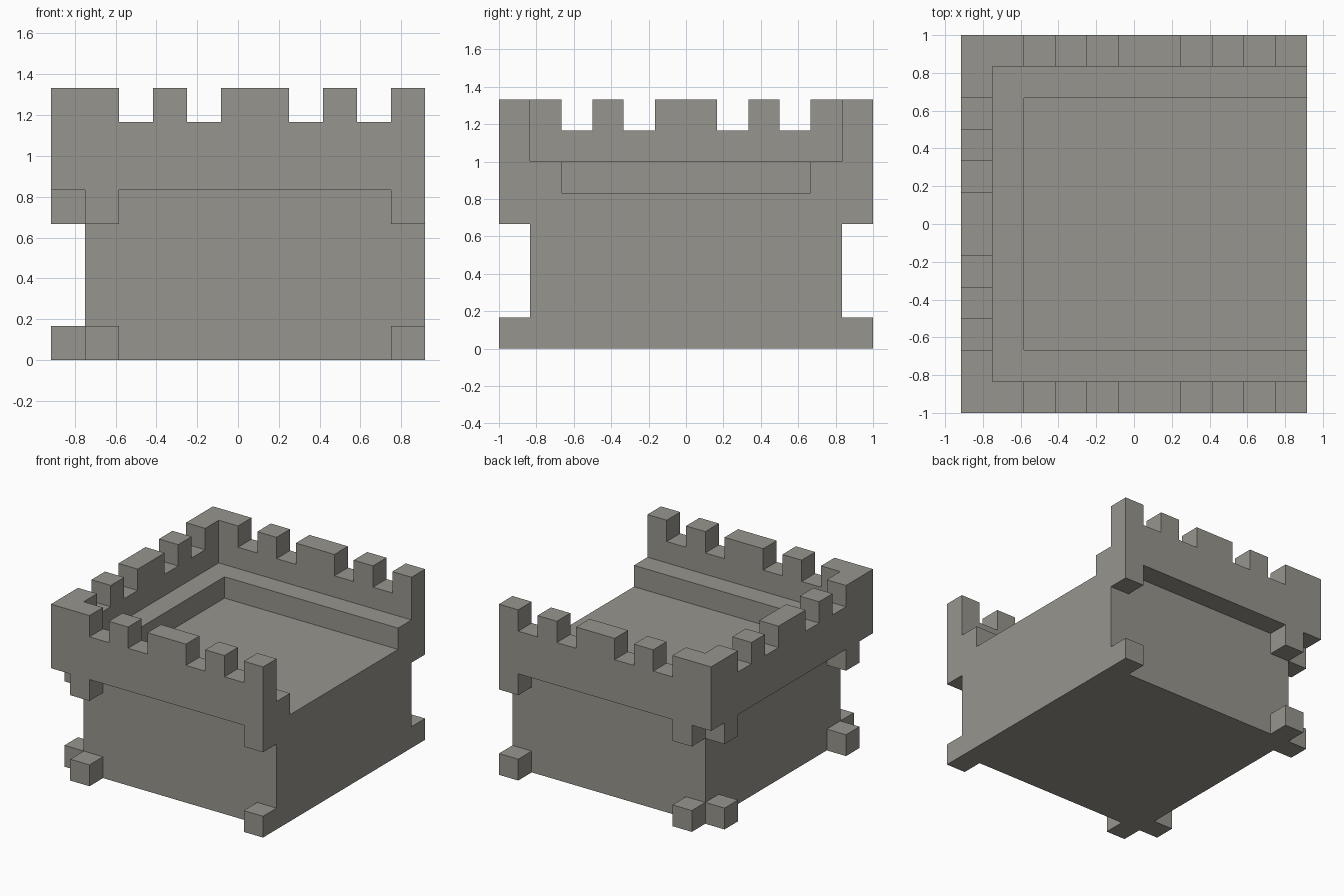
import bpy, bmesh
from mathutils import Vector

if "Cube" in bpy.data.objects:
    bpy.data.objects.remove(bpy.data.objects["Cube"])

U = 1 / 6  # the model sits on a block grid: all sizes below are in blocks

stone = bpy.data.materials.new("grey stone")
stone.diffuse_color = (0.31, 0.30, 0.27, 1)
stone.use_nodes = True
stone.node_tree.nodes["Principled BSDF"].inputs["Base Color"].default_value = stone.diffuse_color


def extrude(name, profile, axis, start, end):
    """Extrude a (horizontal, z) profile along the x or y axis."""
    bm = bmesh.new()
    place = (lambda h, z, d: (d, h, z)) if axis == "x" else (lambda h, z, d: (h, d, z))
    face = bm.faces.new([bm.verts.new(Vector(place(h, z, start)) * U) for h, z in profile])
    new = bmesh.ops.extrude_face_region(bm, geom=[face])["geom"]
    shift = Vector(place(0, 0, end - start)) * U
    bmesh.ops.translate(bm, vec=shift, verts=[v for v in new if isinstance(v, bmesh.types.BMVert)])
    bmesh.ops.recalc_face_normals(bm, faces=bm.faces)
    mesh = bpy.data.meshes.new(name)
    bm.to_mesh(mesh)
    bm.free()
    mesh.materials.append(stone)
    obj = bpy.data.objects.new(name, mesh)
    bpy.context.collection.objects.link(obj)
    return obj


def rect(a, b, z0, z1):
    return [(a, z0), (b, z0), (b, z1), (a, z1)]


def battlement(left, right, shift, underside):
    """Wall outline: given underside, crenellated top with one-block gaps."""
    pts = list(underside) + [(right, 8)]
    for g in (3, 1, -2, -4):
        g += shift
        pts += [(g + 1, 8), (g + 1, 7), (g, 7), (g, 8)]
    return pts + [(left, 8)]


# Main body: solid block with a raised ledge on both sides of the sunken roof
extrude("tower_body", [(-5, 0), (5, 0), (5, 6), (4, 6), (4, 5), (-4, 5), (-4, 6), (-5, 6)],
        "x", -4.5, 5.5)
extrude("left_ledge", rect(-4, 4, 5, 6), "x", -4.5, -3.5)

# Front and back battlements with corner brackets hanging below
long_wall = battlement(-5.5, 5.5, 0.5, [(-5.5, 5), (-4.5, 5), (-4.5, 4), (-3.5, 4), (-3.5, 5),
                                        (4.5, 5), (4.5, 4), (5.5, 4)])
extrude("front_battlement", long_wall, "y", -6, -5)
extrude("back_battlement", long_wall, "y", 5, 6)

# Left battlement fits between the other two
side_wall = battlement(-5, 5, 0, [(-5, 4), (-4, 4), (-4, 5), (4, 5), (4, 4), (5, 4)])
extrude("left_battlement", side_wall, "x", -5.5, -4.5)

# Foot blocks at the base of the closed sides
for side, y in (("front", -6), ("back", 5)):
    for end, x in (("left", -4.5), ("right", 4.5)):
        extrude(f"{side}_{end}_foot", rect(x, x + 1, 0, 1), "y", y, y + 1)
for end, y in (("front", -5), ("back", 4)):
    extrude(f"left_side_{end}_foot", rect(y, y + 1, 0, 1), "x", -5.5, -4.5)
